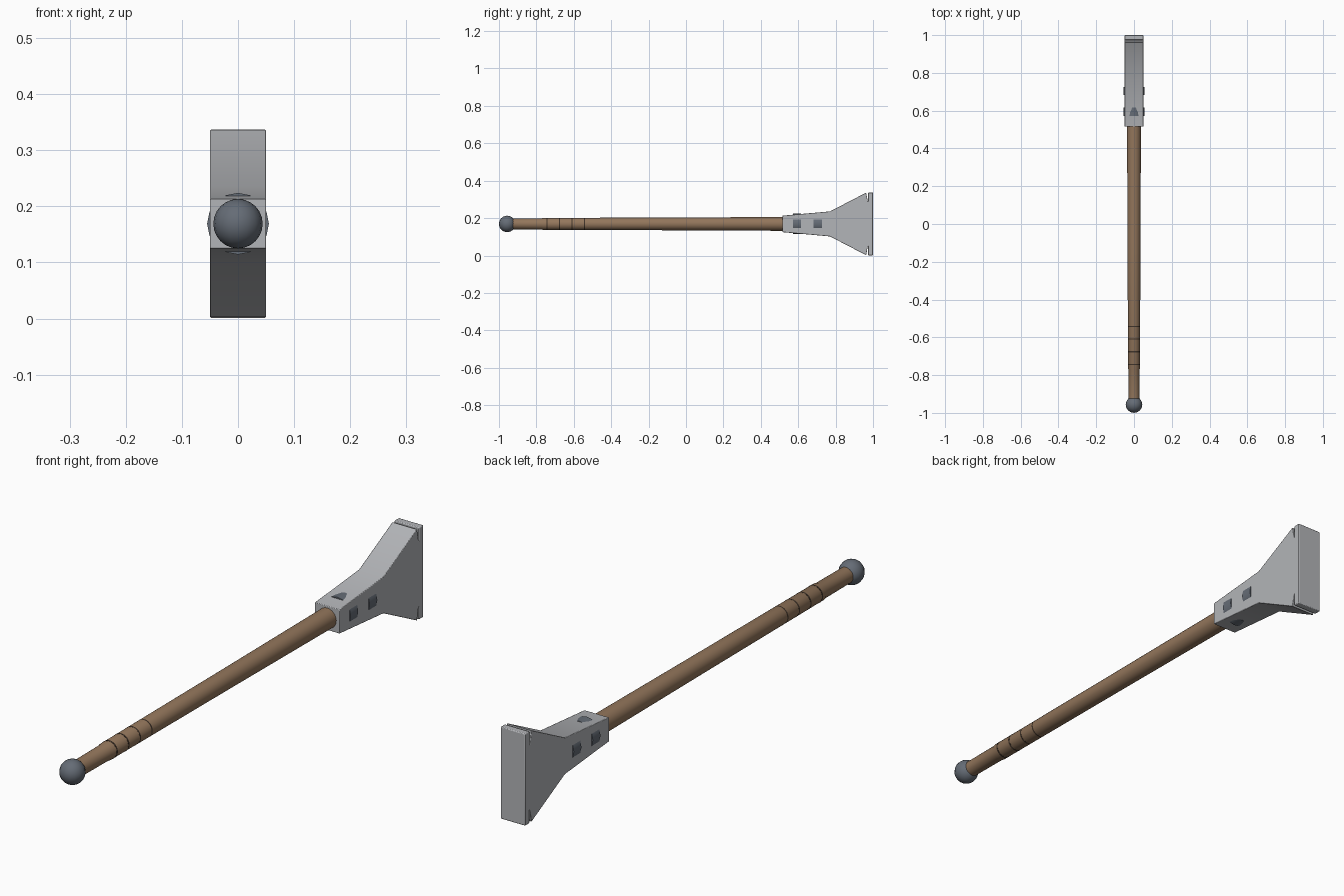
import bpy, bmesh, math

cube = bpy.data.objects.get("Cube")
if cube:
    bpy.data.objects.remove(cube, do_unlink=True)

AXIS_Z = 0.169


def material(name, rgb):
    m = bpy.data.materials.new(name)
    m.use_nodes = True
    m.diffuse_color = (*rgb, 1)
    bsdf = m.node_tree.nodes["Principled BSDF"]
    bsdf.inputs["Base Color"].default_value = (*rgb, 1)
    bsdf.inputs["Roughness"].default_value = 0.6
    return m


steel = material("light steel", (0.45, 0.46, 0.48))
iron = material("dark iron", (0.13, 0.15, 0.18))
wood = material("brown wood", (0.29, 0.18, 0.105))
cord = material("dark brown groove", (0.05, 0.033, 0.022))


def finish(bm, name, mat, bevel=0, smooth=True):
    bmesh.ops.recalc_face_normals(bm, faces=bm.faces)
    mesh = bpy.data.meshes.new(name)
    bm.to_mesh(mesh)
    bm.free()
    mesh.materials.append(mat)
    obj = bpy.data.objects.new(name, mesh)
    bpy.context.collection.objects.link(obj)
    if bevel:
        mod = obj.modifiers.new("soft edges", "BEVEL")
        mod.width = bevel
        mod.segments = 2
        mod.limit_method = "ANGLE"
    if smooth:
        bpy.ops.object.select_all(action="DESELECT")
        obj.select_set(True)
        bpy.context.view_layer.objects.active = obj
        bpy.ops.object.shade_smooth_by_angle(angle=math.radians(35))
    return obj


def lathe(name, profile, mat, sides=16):
    """Turn (y, radius) pairs around the shaft axis and cap both ends."""
    bm = bmesh.new()
    rings = []
    for y, r in profile:
        angles = [2 * math.pi * i / sides for i in range(sides)]
        rings.append([bm.verts.new((r * math.cos(a), y, AXIS_Z + r * math.sin(a)))
                      for a in angles])
    for a, b in zip(rings, rings[1:]):
        for i in range(sides):
            j = (i + 1) % sides
            bm.faces.new((a[i], a[j], b[j], b[i]))
    bm.faces.new(rings[0])
    bm.faces.new(rings[-1])
    return finish(bm, name, mat)


def slab(name, upper, half_width, mat, bevel):
    """Mirror an upper (y, half height) outline and extrude it across x."""
    outline = upper + [(y, -h) for y, h in reversed(upper)]
    bm = bmesh.new()
    face = bm.faces.new([bm.verts.new((-half_width, y, AXIS_Z + h)) for y, h in outline])
    out = bmesh.ops.extrude_face_region(bm, geom=[face])
    moved = [v for v in out["geom"] if isinstance(v, bmesh.types.BMVert)]
    bmesh.ops.translate(bm, verts=moved, vec=(2 * half_width, 0, 0))
    return finish(bm, name, mat, bevel)


# Wooden shaft, thin at the pommel and thicker at the head
lathe("shaft", [(-0.94, 0.029), (-0.77, 0.030), (-0.765, 0.032),
                (-0.1, 0.034), (0.54, 0.037)], wood, 24)

# Grip grooves
for i in range(5):
    y = -0.743 + i * 0.067
    lathe(f"grip_ring_{i + 1}", [(y - 0.003, 0.0327), (y + 0.003, 0.0327)], cord, 24)

# Round pommel
bm = bmesh.new()
bmesh.ops.create_uvsphere(bm, u_segments=16, v_segments=12, radius=0.044)
bmesh.ops.translate(bm, verts=bm.verts, vec=(0, -0.956, AXIS_Z))
finish(bm, "pommel", iron)

# Flared head, with a notch before the striking plate
slab("head", [(0.515, 0.044), (0.77, 0.067), (0.963, 0.167), (0.972, 0.12), (0.985, 0.12)],
     0.05, steel, 0.002)
slab("striking_plate", [(0.974, 0.168), (1.0, 0.168)], 0.05, steel, 0.003)

# Iron bands that break through the faces of the head
for name, y in (("front_band", 0.594), ("rear_band", 0.704)):
    lathe(name, [(y - 0.022, 0.055), (y + 0.022, 0.055)], iron)
